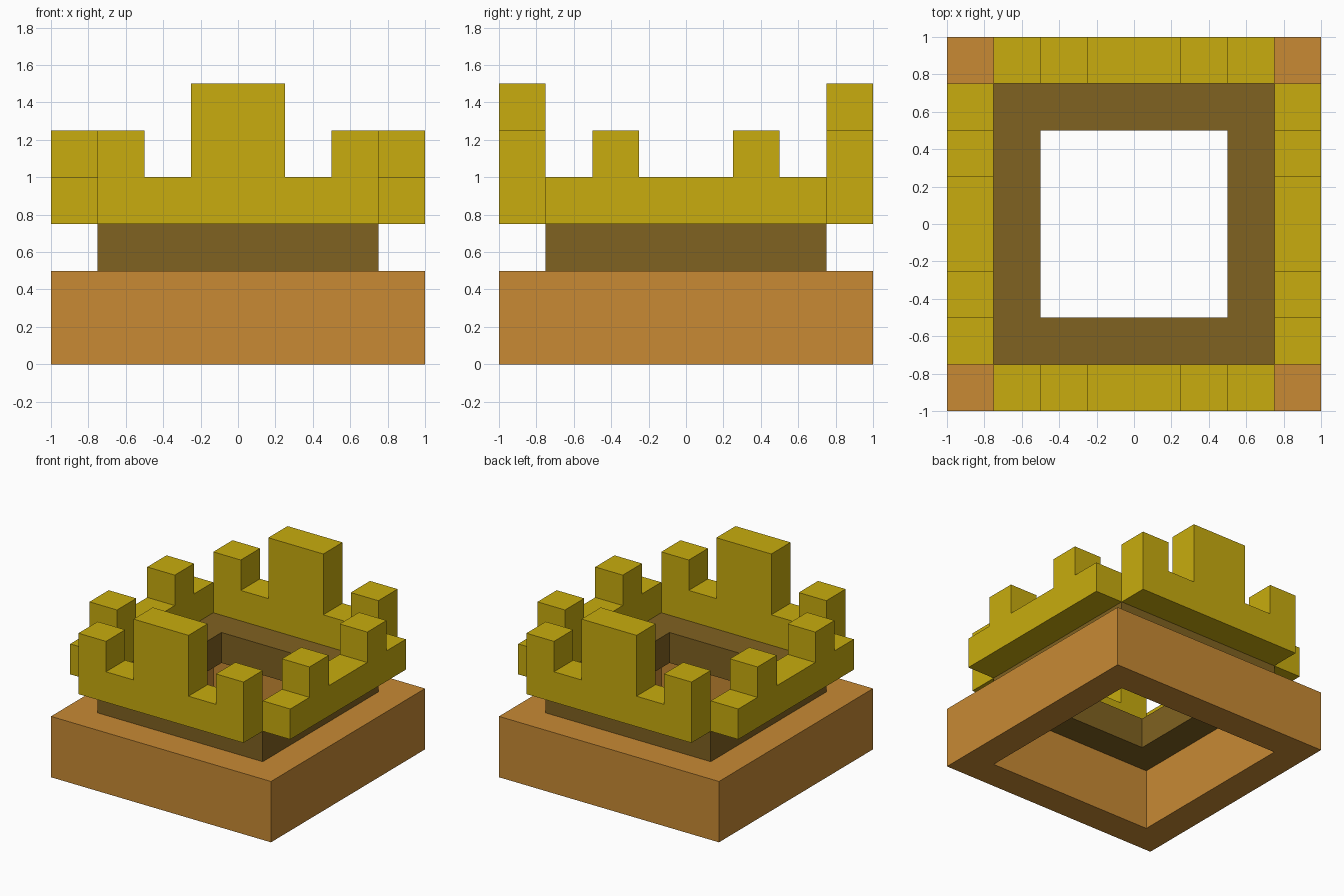
import bpy, bmesh
from mathutils import Matrix
from math import pi

if "Cube" in bpy.data.objects:
    bpy.data.objects.remove(bpy.data.objects["Cube"])


def material(name, rgb):
    m = bpy.data.materials.new(name)
    m.diffuse_color = (*rgb, 1)
    m.use_nodes = True
    m.node_tree.nodes["Principled BSDF"].inputs["Base Color"].default_value = m.diffuse_color
    return m


orange = material("orange clay", (0.578, 0.254, 0.034))
brown = material("dark brown", (0.216, 0.122, 0.015))
yellow = material("mustard yellow", (0.578, 0.413, 0.0044))


def add_object(name, bm, mat):
    bmesh.ops.recalc_face_normals(bm, faces=bm.faces)
    mesh = bpy.data.meshes.new(name)
    bm.to_mesh(mesh)
    bm.free()
    mesh.materials.append(mat)
    obj = bpy.data.objects.new(name, mesh)
    bpy.context.collection.objects.link(obj)
    return obj


def square_ring(name, outer, inner, z0, z1, mat):
    """Open square frame with a rectangular cross-section."""
    bm = bmesh.new()
    section = [(outer, z0), (outer, z1), (inner, z1), (inner, z0)]
    corners = [(-1, -1), (1, -1), (1, 1), (-1, 1)]
    loops = [[bm.verts.new((sx * r, sy * r, z)) for r, z in section]
             for sx, sy in corners]
    for i in range(4):
        a, b = loops[i], loops[(i + 1) % 4]
        for j in range(4):
            k = (j + 1) % 4
            bm.faces.new((a[j], b[j], b[k], a[k]))
    add_object(name, bm, mat)


def battlement(name, half_profile, angle, mat):
    """Mirrored crenellated profile, extruded 0.25 deep, turned to its side."""
    bm = bmesh.new()
    outline = half_profile + [(-x, z) for x, z in reversed(half_profile)]
    face = bm.faces.new([bm.verts.new((x, -1, z)) for x, z in outline])
    ext = bmesh.ops.extrude_face_region(bm, geom=[face], use_keep_orig=True)
    verts = [v for v in ext["geom"] if isinstance(v, bmesh.types.BMVert)]
    bmesh.ops.translate(bm, verts=verts, vec=(0, 0.25, 0))
    bmesh.ops.rotate(bm, verts=bm.verts, cent=(0, 0, 0),
                     matrix=Matrix.Rotation(angle, 3, 'Z'))
    add_object(name, bm, mat)


# Base and neck frames
square_ring("base_frame", 1.0, 0.75, 0.0, 0.5, orange)
square_ring("neck_frame", 0.75, 0.5, 0.5, 0.75, brown)

# Right halves of the wall outlines (x, z)
tall = [(0.75, 0.75), (0.75, 1.25), (0.5, 1.25), (0.5, 1.0),
        (0.25, 1.0), (0.25, 1.5)]
low = [(0.75, 0.75), (0.75, 1.0), (0.5, 1.0), (0.5, 1.25),
       (0.25, 1.25), (0.25, 1.0)]

# Four battlement walls
for i, side in enumerate(("front", "right", "back", "left")):
    battlement(side + "_battlement", low if i % 2 else tall, i * pi / 2, yellow)
